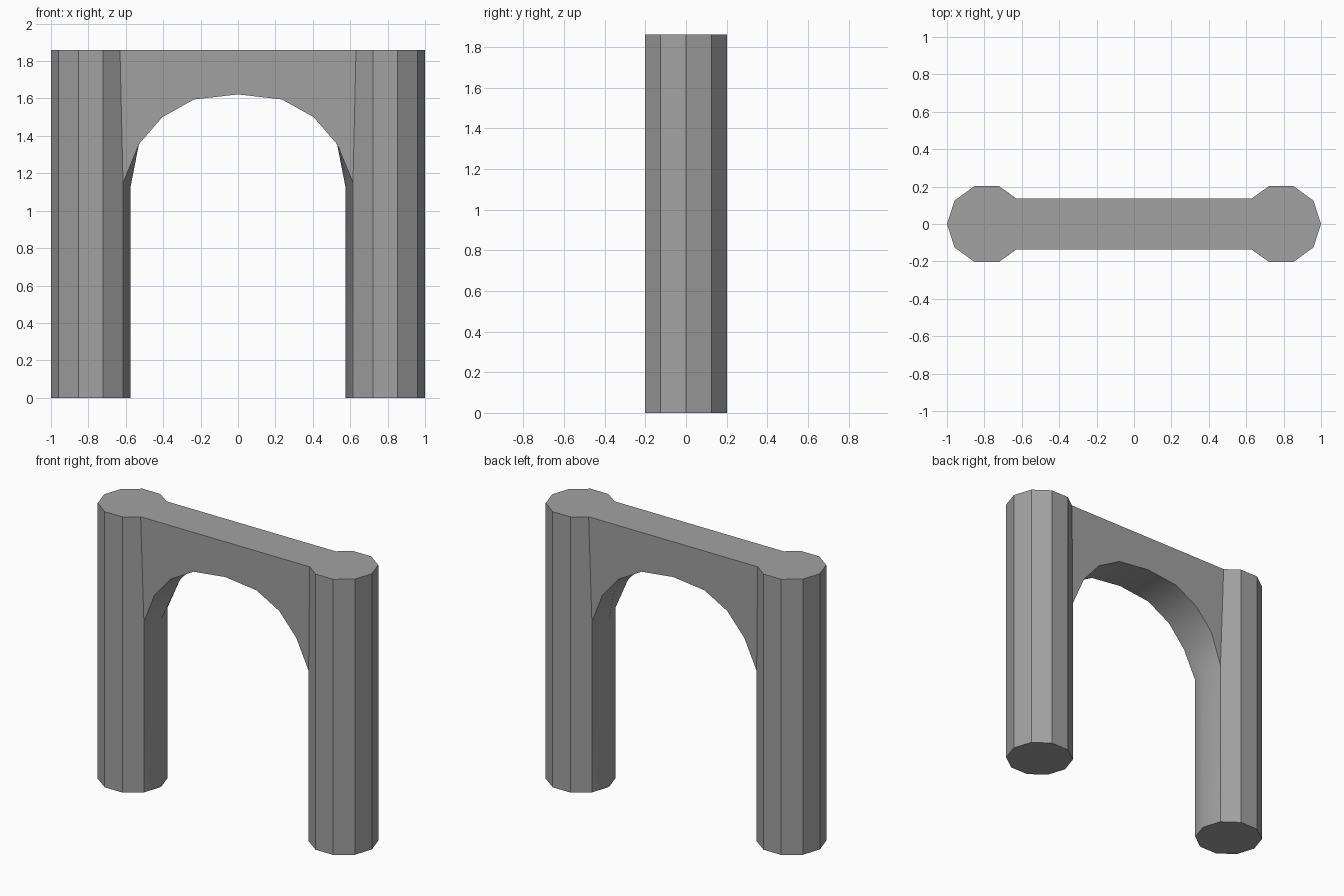
import bpy, bmesh, math

cube = bpy.data.objects.get("Cube")
if cube:
    bpy.data.objects.remove(cube)

TOP, RADIUS, CENTRE, SIDES = 1.86, 0.213, 0.787, 10
HALF = 0.137                     # half thickness of the span
ARCH = [(0.53, 1.355), (0.405, 1.5), (0.235, 1.595), (0, 1.622)]
ARCH += [(-x, z) for x, z in ARCH[-2::-1]]

stone = bpy.data.materials.new("grey stone")
stone.use_nodes = True
colour = (0.36, 0.36, 0.36, 1)
stone.diffuse_color = colour
stone.node_tree.nodes["Principled BSDF"].inputs["Base Color"].default_value = colour

bm = bmesh.new()
V = bm.verts.new


def face(verts, smooth=False):
    f = bm.faces.new(verts)
    f.smooth = smooth


def pillar(s):
    """Ten-sided pillar on side s, with corner 5 facing the opening.
    Returns its outer top corners and the points where the span joins."""
    def corner(i, z):
        a = math.tau * i / SIDES
        return V((s * (CENTRE + RADIUS * math.cos(a)), RADIUS * math.sin(a), z))
    low = [corner(i, 0) for i in range(SIDES)]
    face(low)
    high = {i: corner(i, TOP) for i in (-3, -2, -1, 0, 1, 2, 3)}
    for i in range(-3, 3):
        face([low[i], low[i + 1], high[i + 1], high[i]])
    # Shoulders and inner faces, welded to the span
    spring = {k: corner(5 - k, 1.15) for k in (-1, 1)}
    mid = corner(5, 1.13)
    shoulder = {k: V((s * 0.631, k * HALF, TOP)) for k in (-1, 1)}
    for k in (-1, 1):
        face([low[3 * k], low[5 - k], spring[k], shoulder[k], high[3 * k]])
        face([low[5 - k], low[5], mid, spring[k]], True)
    return [high[i] for i in range(-3, 4)], spring, mid, shoulder


right_top, right_spring, right_mid, right_shoulder = pillar(1)
left_top, left_spring, left_mid, left_shoulder = pillar(-1)

# Arch soffit, running from one pillar to the other
rows = {k: [right_spring[k]] + [V((x, k * HALF, z)) for x, z in ARCH] + [left_spring[k]]
        for k in (-1, 1)}
crown = [right_mid] + [V((x, 0, z)) for x, z in ARCH] + [left_mid]
for k, row in rows.items():
    for i in range(len(row) - 1):
        face([row[i], row[i + 1], crown[i + 1], crown[i]], True)
    # Spandrel wall above the arch
    face(row + [left_shoulder[k], right_shoulder[k]])

# One continuous top over pillars and span
face(right_top + [right_shoulder[1], left_shoulder[1]] + left_top[::-1]
     + [left_shoulder[-1], right_shoulder[-1]])

bmesh.ops.recalc_face_normals(bm, faces=bm.faces)
for e in bm.edges:
    e.smooth = all(f.smooth for f in e.link_faces)
mesh = bpy.data.meshes.new("archway")
bm.to_mesh(mesh)
bm.free()
mesh.materials.append(stone)
archway = bpy.data.objects.new("archway", mesh)
bpy.context.collection.objects.link(archway)
